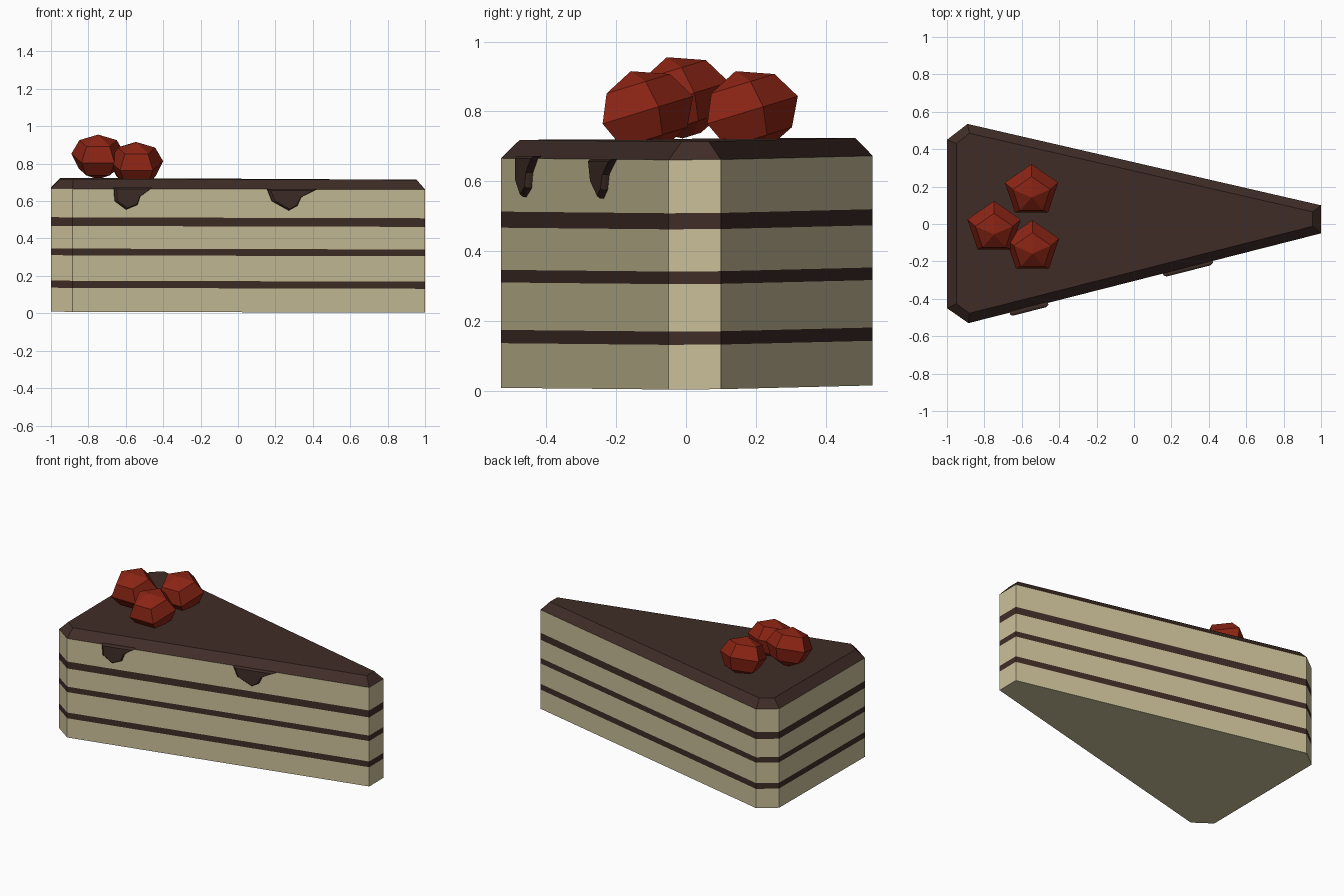
import bpy, math
from mathutils import Matrix, Vector

if "Cube" in bpy.data.objects:
    bpy.data.objects.remove(bpy.data.objects["Cube"])


def material(name, rgb):
    m = bpy.data.materials.new(name)
    m.diffuse_color = (*rgb, 1)
    m.use_nodes = True
    m.node_tree.nodes["Principled BSDF"].inputs["Base Color"].default_value = m.diffuse_color
    return m


CREAM = material("sponge_cream", (0.60, 0.53, 0.32))
BROWN = material("chocolate", (0.05, 0.026, 0.02))
RED = material("berry_red", (0.26, 0.018, 0.007))


def loft(name, rings, mats, band_mats=None, cap_start=True, cap_end=True):
    """Skin equal-sized closed loops; band_mats picks a material per band."""
    n = len(rings[0])
    verts = [v for r in rings for v in r]
    faces, idx = [], []
    for k in range(len(rings) - 1):
        for i in range(n):
            j = (i + 1) % n
            faces.append((k*n + i, k*n + j, (k+1)*n + j, (k+1)*n + i))
            idx.append(band_mats[k] if band_mats else 0)
    if cap_start:
        faces.append(tuple(reversed(range(n))))
        idx.append(0)
    if cap_end:
        faces.append(tuple(range((len(rings)-1)*n, len(rings)*n)))
        idx.append(0)
    me = bpy.data.meshes.new(name)
    me.from_pydata(verts, [], faces)
    for m in mats:
        me.materials.append(m)
    me.polygons.foreach_set("material_index", idx)
    ob = bpy.data.objects.new(name, me)
    bpy.context.collection.objects.link(ob)
    return ob


# Wedge outline (counter-clockwise) and the inset outline of the frosting top
OUTLINE = [(-1, -0.45), (-0.885, -0.53), (1, -0.05), (1, 0.10), (-0.89, 0.535), (-1, 0.45)]
INSET = [(-0.95, -0.425), (-0.88, -0.477), (0.955, -0.012), (0.955, 0.065), (-0.88, 0.485), (-0.95, 0.43)]


def ring(outline, z):
    # the slice sits very slightly tilted
    return [(x, y, z + 0.0077 - 0.0042*x + 0.0065*y) for x, y in outline]


# Sponge with three chocolate filling bands
levels = [0, 0.128, 0.166, 0.302, 0.338, 0.459, 0.505, 0.658]
loft("sponge_layers", [ring(OUTLINE, z) for z in levels], [CREAM, BROWN],
     [k % 2 for k in range(7)], cap_end=False)

# Bevelled frosting on top
loft("frosting", [ring(OUTLINE, 0.658), ring(INSET, 0.71)], [BROWN], cap_start=False)


# Drips down the front face
def drip(name, pts):
    slope = 0.48 / 1.885
    normal = Vector((slope, -1, 0)).normalized()
    base = [Vector((x, -0.53 + (x + 0.885)*slope, z)) for x, z in pts]
    mid = sum(base, Vector()) / len(base)
    back = [p - normal*0.01 for p in base]
    side = [p + normal*0.01 for p in base]
    front = [p + (mid - p)*0.12 + normal*0.02 for p in base]
    loft(name, [back, side, front], [BROWN])


drip("drip_left", [(-0.665, 0.672), (-0.66, 0.60), (-0.60, 0.555),
                   (-0.54, 0.58), (-0.525, 0.625), (-0.46, 0.672)])
drip("drip_right", [(0.155, 0.664), (0.18, 0.60), (0.27, 0.55),
                    (0.315, 0.575), (0.335, 0.62), (0.42, 0.664)])


# Three five-sided berries, leaning forward
def berry(name, centre):
    profile = [(0.03, -0.115), (0.108, -0.08), (0.15, 0), (0.105, 0.08), (0.002, 0.12)]
    rings = [[(r*math.cos(math.pi/2 + i*math.tau/5), r*math.sin(math.pi/2 + i*math.tau/5), z)
              for i in range(5)] for r, z in profile]
    ob = loft(name, rings, [RED])
    ob.data.transform(Matrix.Translation(centre) @ Matrix.Rotation(math.radians(17), 4, 'X'))


berry("berry_rear", (-0.748, -0.02, 0.84))
berry("berry_back", (-0.548, 0.177, 0.80))
berry("berry_front", (-0.543, -0.123, 0.80))
